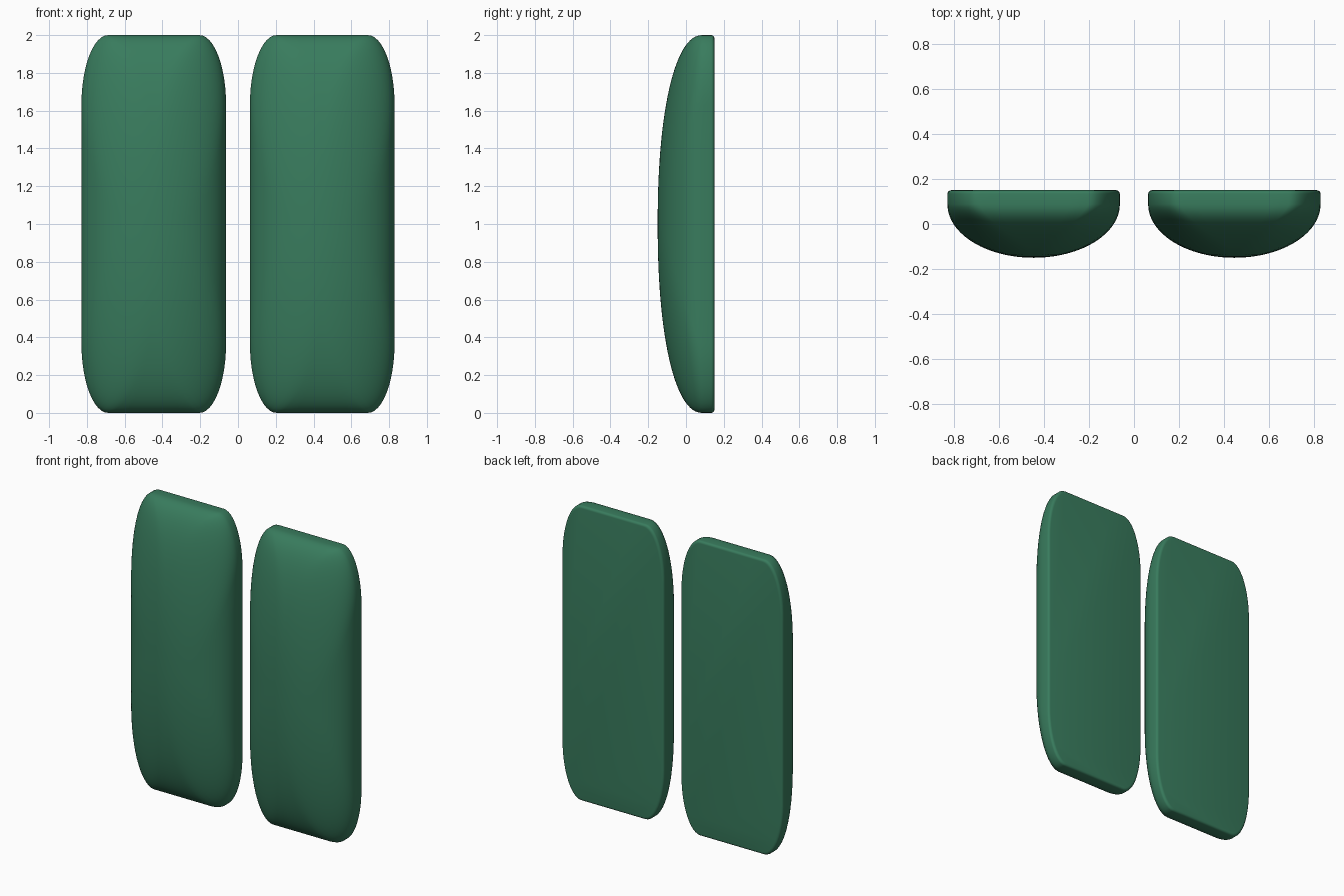
import bpy, bmesh, math

if "Cube" in bpy.data.objects:
    bpy.data.objects.remove(bpy.data.objects["Cube"])

HALF_W, HALF_H = 0.383, 1.0
CENTRE_X = 0.446
BACK, FRONT, RIM = 0.15, -0.15, 0.088   # RIM: where the dome starts
BEVEL = 0.016

green = bpy.data.materials.new("green")
green.diffuse_color = (0.04, 0.20, 0.11, 1)
green.use_nodes = True
green.node_tree.nodes["Principled BSDF"].inputs["Base Color"].default_value = green.diffuse_color


def outline(a, b, c, arc=12, side=6):
    """Rounded rectangle with half sizes a, b and corner fraction c."""
    pts = []
    for k in range(4):
        corner = []
        for i in range(arc + 1):
            t = math.pi / 2 * (k + i / arc)
            sx = 1 if k in (0, 3) else -1
            sz = 1 if k in (0, 1) else -1
            corner.append((a * (sx * (1 - c) + c * math.cos(t)),
                           b * (sz * (1 - c) + c * math.sin(t))))
        if pts:
            pts += between(pts[-1], corner[0], side)
        pts += corner
    return pts + between(pts[-1], pts[0], side)


def between(p, q, n):
    return [(p[0] + (q[0] - p[0]) * i / n, p[1] + (q[1] - p[1]) * i / n)
            for i in range(1, n)]


def make_cushion(name, x):
    # rings from the flat back, over a small bevel, to the domed front
    rings = []
    for i in range(5):
        t = math.pi / 2 * i / 4
        inset = BEVEL * (1 - math.sin(t))
        rings.append((BACK - BEVEL * (1 - math.cos(t)),
                      HALF_W - inset, HALF_H - inset, 0.37))
    steps = 28
    for i in range(steps):
        t = math.pi / 2 * i / steps
        d, s = math.sin(t), math.cos(t)
        rings.append((RIM + (FRONT - RIM) * d, HALF_W * s,
                      HALF_H * (1 - d ** 2.2) ** (1 / 2.2),
                      0.37 + 0.61 * d ** 1.3))

    bm = bmesh.new()
    loops = [[bm.verts.new((px, y, pz + HALF_H)) for px, pz in outline(a, b, c)]
             for y, a, b, c in rings]
    n = len(loops[0])
    for lo, hi in zip(loops, loops[1:]):
        for j in range(n):
            k = (j + 1) % n
            bm.faces.new((lo[j], lo[k], hi[k], hi[j]))
    bm.faces.new(loops[0])
    tip = bm.verts.new((0, FRONT, HALF_H))
    for j in range(n):
        bm.faces.new((loops[-1][j], loops[-1][(j + 1) % n], tip))
    bmesh.ops.recalc_face_normals(bm, faces=bm.faces)

    mesh = bpy.data.meshes.new(name)
    bm.to_mesh(mesh)
    bm.free()
    mesh.materials.append(green)
    ob = bpy.data.objects.new(name, mesh)
    ob.location.x = x
    bpy.context.collection.objects.link(ob)
    bpy.ops.object.select_all(action='DESELECT')
    ob.select_set(True)
    bpy.context.view_layer.objects.active = ob
    bpy.ops.object.shade_smooth_by_angle(angle=math.radians(40))


# left and right domed pads
make_cushion("left_pad", -CENTRE_X)
make_cushion("right_pad", CENTRE_X)
